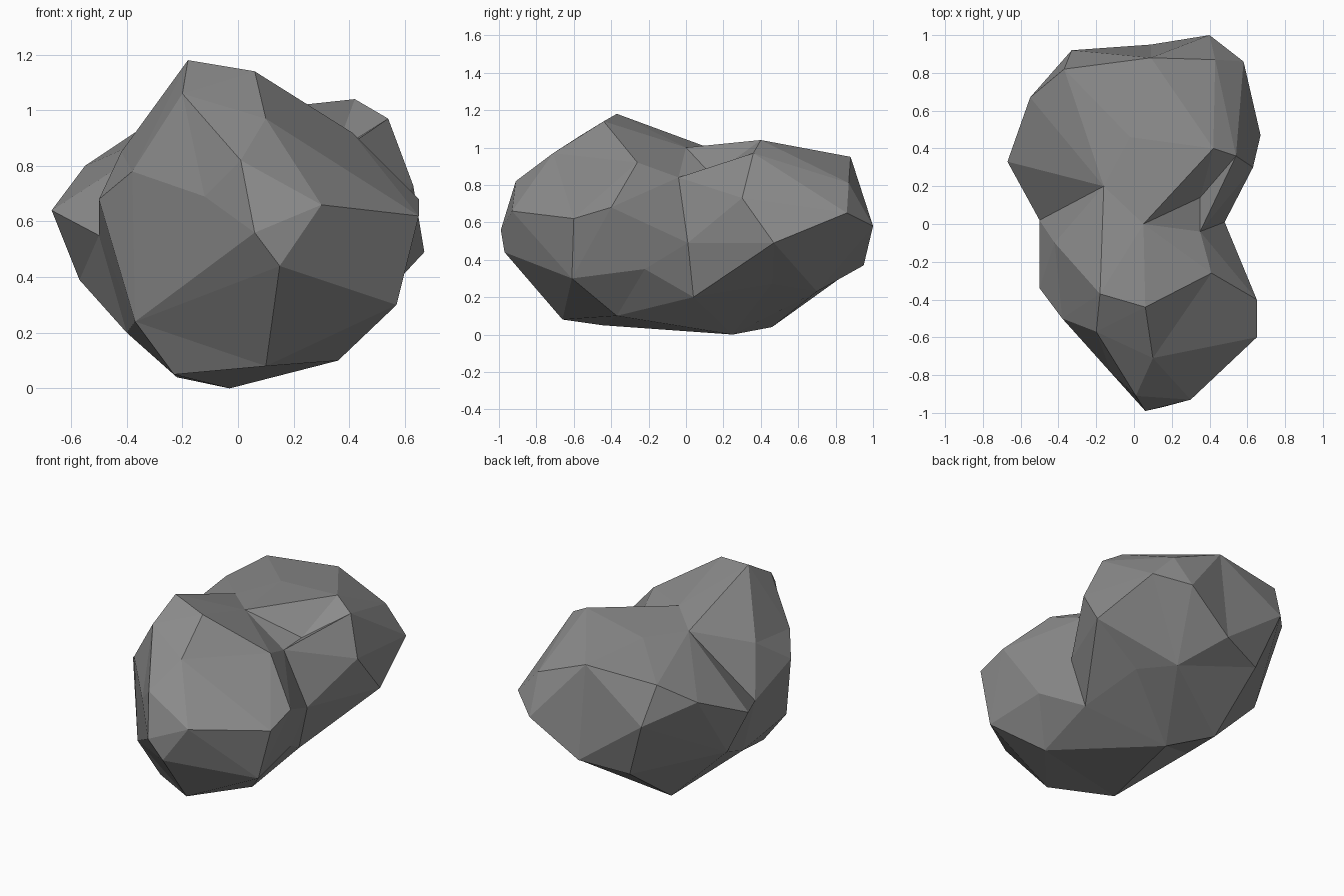
import bpy, bmesh
from mathutils import Vector

if "Cube" in bpy.data.objects:
    bpy.data.objects.remove(bpy.data.objects["Cube"])

stone = bpy.data.materials.new("stone_grey")
stone.diffuse_color = (0.26, 0.26, 0.26, 1)
stone.use_nodes = True
stone.node_tree.nodes["Principled BSDF"].inputs["Base Color"].default_value = stone.diffuse_color

# corners of the tall front boulder
FRONT = [(-.18, -.37, 1.18), (.06, -.44, 1.14), (.41, -.26, .92), (-.20, -.57, 1.06),
         (.10, -.71, .97), (.01, -.91, .82), (.06, -.99, .56), (.30, -.93, .66),
         (.15, -.97, .44), (.65, -.60, .62), (.65, -.40, .68), (.57, -.61, .30),
         (.36, -.37, .10), (.10, -.66, .08), (-.23, -.45, .05), (-.50, -.34, .68),
         (-.38, -.50, .78), (-.12, -.79, .69), (-.37, -.48, .24), (.53, -.22, .35),
         (-.42, -.10, .85)]
# corners of the broad back boulder
BACK = [(-.67, .33, .64), (-.55, .67, .80), (-.37, .82, .92), (-.33, .92, .68),
        (.40, 1.0, .58), (.58, .86, .65), (.67, .47, .49), (.63, .30, .73),
        (.54, .36, .97), (.42, .40, 1.04), (-.02, .46, .99), (.09, .88, .95),
        (.43, .87, .81), (-.22, .46, .04), (-.57, .40, .39), (.26, .70, .23),
        (.09, .95, .37), (.37, .46, .27), (-.20, .85, .32)]
# corners both share around the waist and the saddle on top
WAIST = [(-.03, .25, 0), (.40, .04, .20), (.48, .01, .49), (-.40, 0, .20), (-.50, .02, .55),
         (.05, 0, 1.0), (-.16, .20, .97), (.35, -.04, .84), (.17, .17, .86), (.35, .14, .85)]


def boulder(name, corners, centre, core):
    """Connect corners as seen from the centre, so dents survive."""
    centre = Vector(centre)
    bm = bmesh.new()
    place = {}
    for p in corners + WAIST + [core]:
        d = Vector(p) - centre
        place[bm.verts.new(d.normalized() * d.length ** 0.25)] = Vector(p)
    bmesh.ops.convex_hull(bm, input=bm.verts)
    for v, p in place.items():
        v.co = p
    bmesh.ops.delete(bm, geom=[v for v in bm.verts if not v.link_faces], context='VERTS')
    bmesh.ops.recalc_face_normals(bm, faces=bm.faces)
    me = bpy.data.meshes.new(name)
    bm.to_mesh(me)
    bm.free()
    me.materials.append(stone)
    ob = bpy.data.objects.new(name, me)
    bpy.context.collection.objects.link(ob)
    return ob


rock = boulder("rock", FRONT, (.03, -.37, .56), (0, .2, .5))
back = boulder("rock_back", BACK, (0, .50, .54), (0, -.1, .5))

# fuse the two boulders into one rock
mod = rock.modifiers.new("fuse", 'BOOLEAN')
mod.operation = 'UNION'
mod.solver = 'EXACT'
mod.object = back
bpy.context.view_layer.update()
fused = bpy.data.meshes.new_from_object(
    rock.evaluated_get(bpy.context.evaluated_depsgraph_get()))
rock.modifiers.clear()
rock.data = fused
bpy.data.objects.remove(back)
